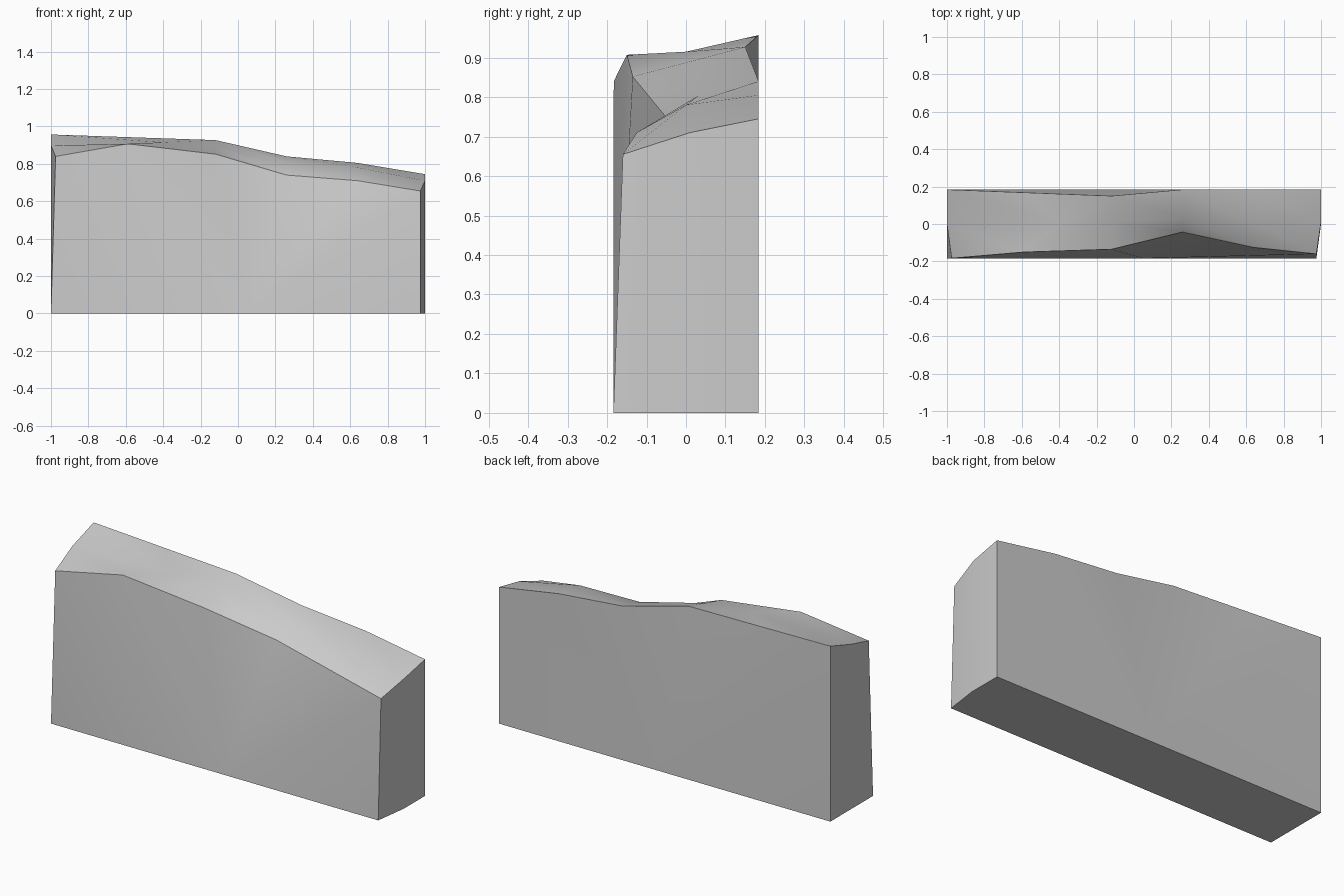
import bpy
import bmesh
import math

cube = bpy.data.objects.get("Cube")
if cube:
    bpy.data.objects.remove(cube, do_unlink=True)

# Stone colour
grey = bpy.data.materials.new("plain grey")
grey.use_nodes = True
colour = (0.6, 0.6, 0.6, 1)
grey.diffuse_color = colour
grey.node_tree.nodes["Principled BSDF"].inputs["Base Color"].default_value = colour

# Upper edges of the slab, from the high end to the low end
front_top = [(-.975, -.183, .84), (-.59, -.15, .907), (-.12, -.135, .852),
             (.26, -.043, .74), (.64, -.125, .71), (.975, -.16, .655)]
middle_top = [(-1, 0, .898), (-.4, 0, .915), (-.12, .01, .89),
              (.26, .03, .803), (.64, 0, .78), (1, .01, .71)]
back_top = [(-1, .184, .957), (-.56, .167, .942), (-.12, .15, .927),
            (.26, .184, .84), (.64, .184, .805), (1, .184, .745)]

bm = bmesh.new()
front, middle, back = ([bm.verts.new(p) for p in row]
                       for row in (front_top, middle_top, back_top))
# Bottom rows: two ends and one middle point
front_base = [bm.verts.new((x, -.184, 0)) for x in (-1, .05, .975)]
middle_base = [bm.verts.new((x, 0, 0)) for x in (-1, .05, 1)]
back_base = [bm.verts.new((x, .184, 0)) for x in (-1, .05, 1)]


def fan(base, top):
    """Close a long wall with triangles that meet at the middle of its base."""
    bm.faces.new((base[0], base[1], top[0]))
    for a, b in zip(top, top[1:]):
        bm.faces.new((base[1], b, a))
    bm.faces.new((base[1], base[2], top[-1]))


# Long walls
fan(front_base, front)
fan(back_base, back)

# Worn top, split along the ridge that runs from front to back
for low, high in ((front, middle), (middle, back)):
    for i in range(len(low) - 1):
        a, b, c, d = low[i], low[i + 1], high[i + 1], high[i]
        if i == 1:
            bm.faces.new((a, b, c))
            bm.faces.new((a, c, d))
        else:
            bm.faces.new((a, b, d))
            bm.faces.new((b, c, d))

# Ends and underside
for end in (0, -1):
    bm.faces.new((front_base[end], front[end], middle[end], middle_base[end]))
    bm.faces.new((middle_base[end], middle[end], back[end], back_base[end]))
for low, high in ((front_base, middle_base), (middle_base, back_base)):
    for i in range(2):
        bm.faces.new((low[i], low[i + 1], high[i + 1], high[i]))

bmesh.ops.recalc_face_normals(bm, faces=bm.faces)
mesh = bpy.data.meshes.new("stone_slab")
bm.to_mesh(mesh)
bm.free()
mesh.materials.append(grey)
slab = bpy.data.objects.new("stone_slab", mesh)
bpy.context.collection.objects.link(slab)

# Soft shading with crisp outer edges
bpy.ops.object.select_all(action='DESELECT')
slab.select_set(True)
bpy.context.view_layer.objects.active = slab
bpy.ops.object.shade_smooth_by_angle(angle=math.radians(30))
